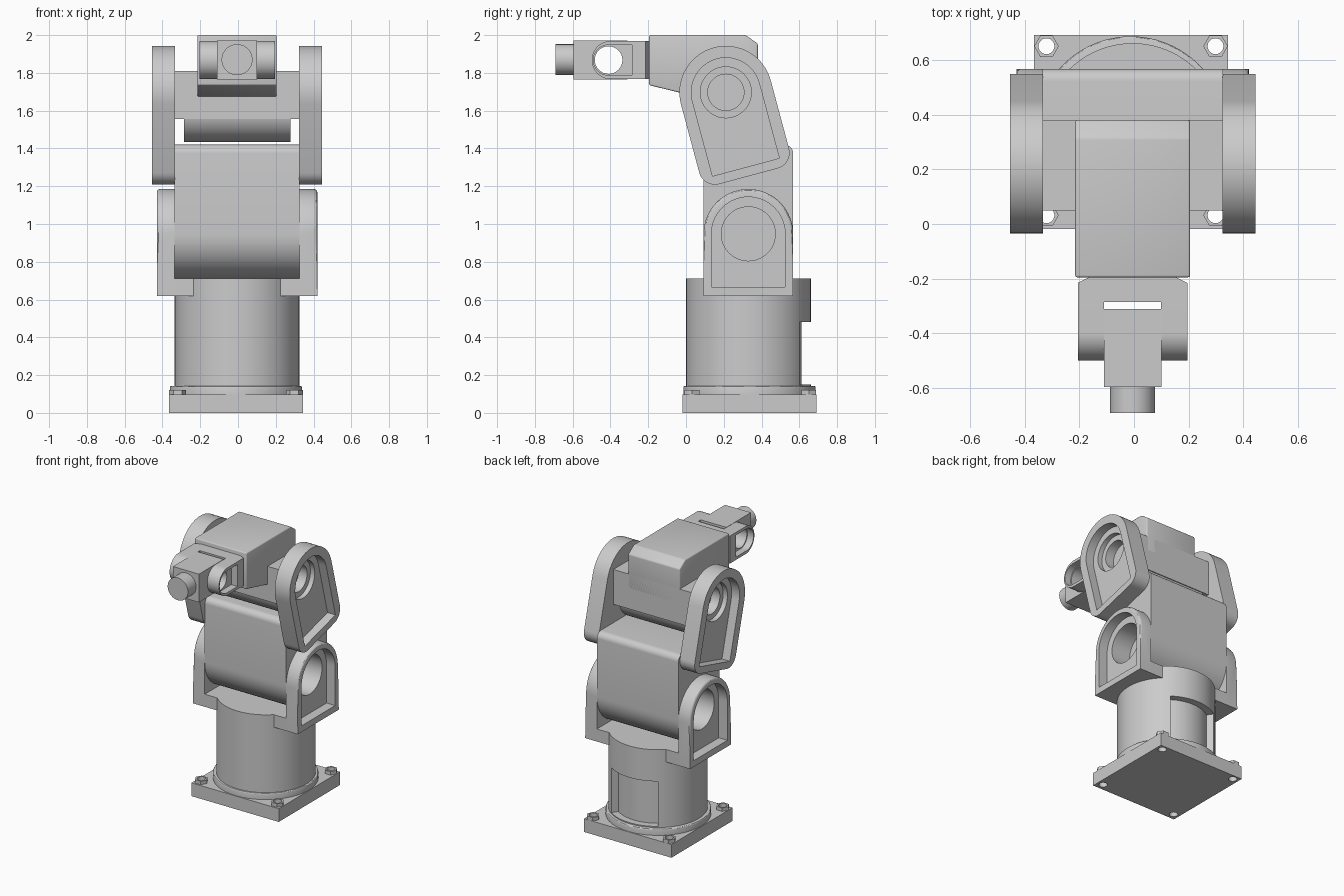
import bpy, bmesh, math
from math import sin, cos, pi, radians

if "Cube" in bpy.data.objects:
    bpy.data.objects.remove(bpy.data.objects["Cube"])

CX = -0.005            # mirror plane of the arm
SIDES = (-1, 1)
grey = bpy.data.materials.new("light_grey")
grey.diffuse_color = (0.6, 0.6, 0.6, 1)
grey.use_nodes = True
grey.node_tree.nodes["Principled BSDF"].inputs["Base Color"].default_value = grey.diffuse_color


def prism(name, pts, a, b, axis="x", bevel=0, test=None):
    """Extrude a 2D profile from a to b along an axis, optionally bevelling edges."""
    place = {"x": lambda p, t: (t, p[0], p[1]),
             "y": lambda p, t: (p[0], t, p[1]),
             "z": lambda p, t: (p[0], p[1], t)}[axis]
    bm = bmesh.new()
    rings = [[bm.verts.new(place(p, t)) for p in pts] for t in (a, b)]
    n = len(pts)
    for r in rings:
        bm.faces.new(r)
    for i in range(n):
        j = (i + 1) % n
        bm.faces.new((rings[0][i], rings[0][j], rings[1][j], rings[1][i]))
    bmesh.ops.recalc_face_normals(bm, faces=bm.faces)
    if bevel:
        edges = [e for e in bm.edges if e.calc_face_angle() > radians(25)
                 and (test is None or all(test(v.co) for v in e.verts))]
        bmesh.ops.bevel(bm, geom=edges, offset=bevel, segments=3, profile=0.5, affect="EDGES")
    me = bpy.data.meshes.new(name)
    bm.to_mesh(me)
    bm.free()
    me.materials.append(grey)
    ob = bpy.data.objects.new(name, me)
    bpy.context.collection.objects.link(ob)
    return ob


def arc(cx, cy, r, a0, a1, n):
    return [(cx + r * cos(radians(a0 + (a1 - a0) * i / n)),
             cy + r * sin(radians(a0 + (a1 - a0) * i / n))) for i in range(n + 1)]


def circle(cx, cy, r, n=48):
    return arc(cx, cy, r, 0, 360, n)[:-1]


def rect(x0, x1, y0, y1):
    return [(x0, y0), (x1, y0), (x1, y1), (x0, y1)]


def arch(cx, cy, r, length, tilt=0, corner=0):
    """Half circle on straight legs, turned by tilt degrees about its centre."""
    p = arc(0, 0, r, 0, 180, 32)
    if corner:
        p += arc(corner - r, corner - length, corner, 180, 270, 8)
        p += arc(r - corner, corner - length, corner, 270, 360, 8)
    else:
        p += [(-r, -length), (r, -length)]
    c, s = cos(radians(tilt)), sin(radians(tilt))
    return [(cx + u * c - v * s, cy + u * s + v * c) for u, v in p]


def cut(ob, *cutters):
    for c in cutters:
        m = ob.modifiers.new("cut", "BOOLEAN")
        m.operation, m.solver, m.object = "DIFFERENCE", "EXACT", c
        bpy.context.view_layer.objects.active = ob
        bpy.ops.object.modifier_apply(modifier=m.name)
        bpy.data.objects.remove(c)


# Base plate with four drilled hex nuts, and round flange
BX, BY, H = -0.011, 0.336, 0.354
plate = prism("base_plate", rect(BX - H, BX + H, BY - H, BY + H), 0, 0.097, "z")
for sx in SIDES:
    for sy in SIDES:
        x, y = BX + sx * 0.309, BY + 0.005 + sy * 0.309
        nut = prism("hex_nut", circle(x, y, 0.045, 6), 0.097, 0.122, "z")
        for part in (plate, nut):
            cut(part, prism("drill", circle(x, y, 0.029, 24), -0.1, 0.3, "z"))
prism("base_flange", circle(BX, BY, 0.35, 96), 0.097, 0.142, "z", 0.008, lambda v: v.z > 0.12)

# Turret with a curved access recess at the back
turret = prism("turret", circle(CX, 0.331, 0.33, 96), 0.135, 0.712, "z")
cut(turret, prism("recess", arc(CX, 0.331, 0.28, 55, 125, 20) + arc(CX, 0.331, 0.42, 125, 55, 20),
                  0.15, 0.48, "z"))

# Lower arm, rounded at the shoulder end
SY, SZ = 0.33, 0.948
lower_arm = prism("lower_arm", arch(SY, SZ, 0.237, 0.472, 180, 0.045), CX - 0.33, CX + 0.33)

# Forearm block, its rounded underside, and head
EY, EZ = 0.211, 1.697
forearm = prism("forearm_block", rect(0.05, 0.38, 1.555, 1.81), CX - 0.328, CX + 0.328)
prism("forearm_underside", arch(0.215, 1.60, 0.1648, 0.2, 180), CX - 0.282, CX + 0.282)
prism("head", [(-0.195, 2), (0.315, 2), (0.38, 1.955), (0.38, 1.7), (0.05, 1.675), (-0.195, 1.735)],
      CX - 0.21, CX + 0.21, "x", 0.008)

for s in SIDES:
    def X(d):
        return CX + s * d

    # Shoulder bracket: arched cheek on a foot, recessed, with a bearing hole
    cheek = prism("shoulder_bracket", arch(SY, SZ, 0.237, 0.328), X(0.33), X(0.425), "x", 0.016,
                  lambda v: abs(v.x - CX) > 0.4 and v.z > 0.64)
    cut(cheek, prism("pocket", arch(SY, SZ, 0.195, 0.282), X(0.355), X(0.6)),
        prism("bore", circle(SY, SZ, 0.143), X(0.2), X(0.6)))
    prism("bracket_foot", rect(SY - 0.2368, SY + 0.2368, 0.62, 0.712), X(0.23), X(0.335))
    cut(lower_arm, prism("bore", circle(SY, SZ, 0.143), X(0.2), X(0.6)))

    # Elbow link: tilted arched plate, recessed, with a stepped bearing hole
    link = prism("elbow_link", arch(EY, EZ, 0.246, 0.46, 15, 0.085), X(0.328), X(0.449))
    cut(link, prism("pocket", arch(EY, EZ, 0.183, 0.41, 15), X(0.385), X(0.6)),
        prism("bore", circle(EY, EZ, 0.135), X(0.35), X(0.6)),
        prism("inner_bore", circle(EY, EZ, 0.096), X(0.2), X(0.6)))
    cut(forearm, prism("inner_bore", circle(EY, EZ, 0.096), X(0.25), X(0.6)))

    # Wrist fork prong with slot-shaped pocket and pin hole
    WZ = 1.868
    prong = prism("fork_prong", arch(-0.398, WZ, 0.101, 0.183, 90), X(0.1045), X(0.2))
    cut(prong, prism("pocket", arch(-0.41, WZ, 0.08, 0.165, 90, 0.03), X(0.15), X(0.3)),
        prism("pin_hole", circle(-0.41, WZ, 0.073), X(0), X(0.3)))

# Wrist fork base with chamfered rear corners
prism("fork_base", [(CX - 0.2, -0.285), (CX + 0.2, -0.285), (CX + 0.2, -0.215), (CX + 0.15, -0.19),
                    (CX - 0.15, -0.19), (CX - 0.2, -0.215)], 1.767, 1.969, "z")

# Wrist block with pin hole, and tool flange
block = prism("wrist_block", rect(-0.595, -0.31, 1.764, 1.971), CX - 0.105, CX + 0.105)
cut(block, prism("pin_hole", circle(-0.41, WZ, 0.073), -0.3, 0.3))
prism("tool_flange", circle(CX, 1.87, 0.082), -0.69, -0.59, "y")

# Smooth curved surfaces, keep hard edges
for ob in bpy.context.collection.objects:
    ob.select_set(True)
bpy.context.view_layer.objects.active = turret
bpy.ops.object.shade_smooth_by_angle(angle=radians(30))
